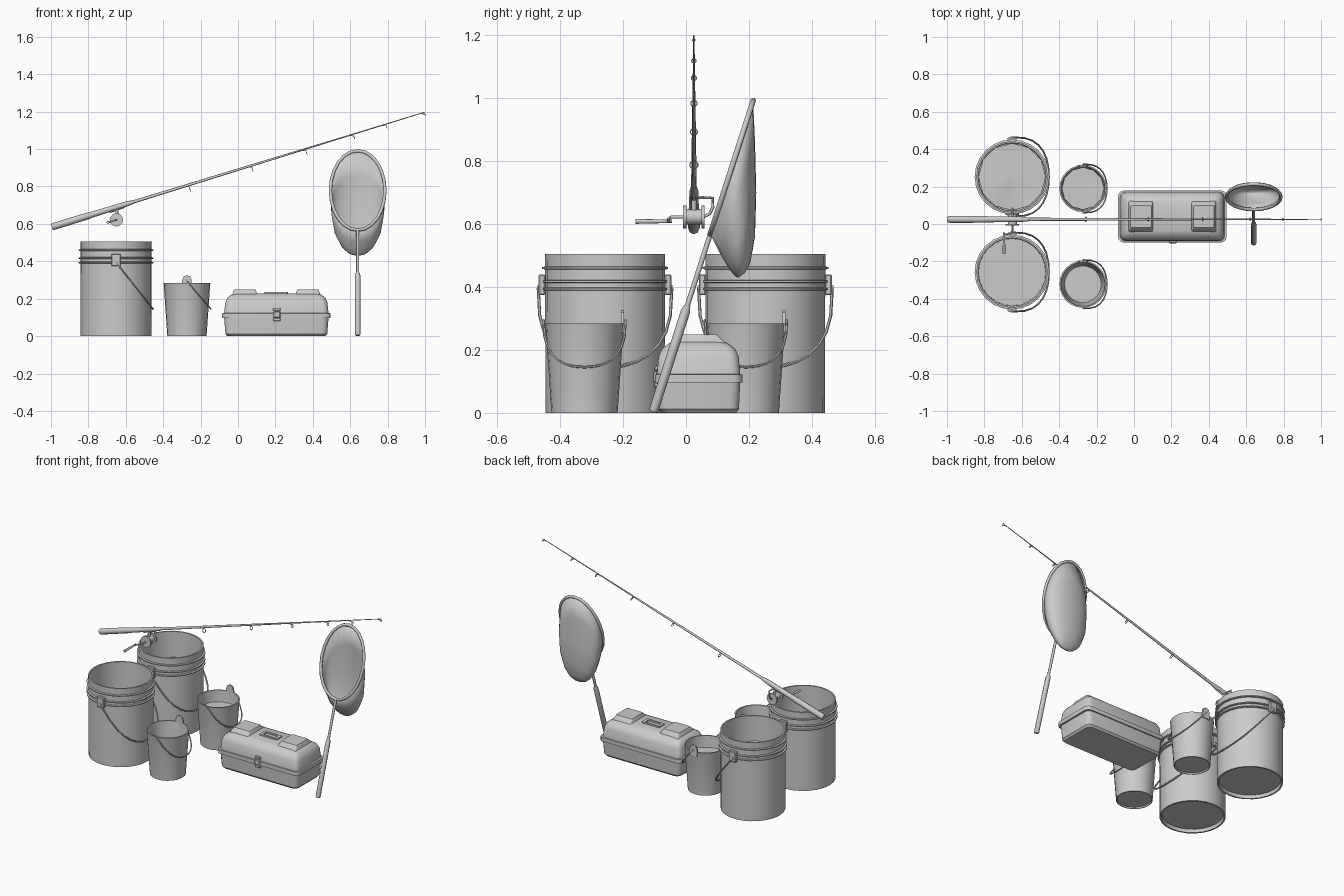
import bpy, bmesh, math, random
from mathutils import Vector

if "Cube" in bpy.data.objects:
    bpy.data.objects.remove(bpy.data.objects["Cube"])
random.seed(3)
TAU = 2 * math.pi


def loft(name, rings, caps=(True, True), angle=35):
    """Skin a list of closed point rings."""
    bm = bmesh.new()
    vr = [[bm.verts.new(p) for p in r] for r in rings]
    n = len(vr[0])
    for a, b in zip(vr, vr[1:]):
        for i in range(n):
            j = (i + 1) % n
            bm.faces.new((a[i], a[j], b[j], b[i]))
    if caps[0]:
        bm.faces.new(vr[0][::-1])
    if caps[1]:
        bm.faces.new(vr[-1])
    bmesh.ops.recalc_face_normals(bm, faces=bm.faces)
    return finish(name, bm, angle)


def finish(name, bm, angle=35):
    me = bpy.data.meshes.new(name)
    bm.to_mesh(me)
    bm.free()
    ob = bpy.data.objects.new(name, me)
    bpy.context.collection.objects.link(ob)
    me.shade_smooth()
    me.set_sharp_from_angle(angle=math.radians(angle))
    return ob


def circle(c, r, n=24):
    return [(c[0] + r * math.cos(TAU * i / n), c[1] + r * math.sin(TAU * i / n), c[2])
            for i in range(n)]


def lathe(name, x, y, profile, n=24):
    return loft(name, [circle((x, y, z), r, n) for r, z in profile])


def tube(name, pts, r, radii=None, cyclic=False, res=2):
    """Round bar along a path, with optional taper."""
    cu = bpy.data.curves.new(name, 'CURVE')
    cu.dimensions = '3D'
    cu.bevel_depth = r
    cu.bevel_resolution = res
    cu.use_fill_caps = True
    sp = cu.splines.new('POLY')
    sp.points.add(len(pts) - 1)
    for i, p in enumerate(pts):
        sp.points[i].co = (*p, 1)
        sp.points[i].radius = radii[i] / r if radii else 1
    sp.use_cyclic_u = cyclic
    ob = bpy.data.objects.new(name, cu)
    bpy.context.collection.objects.link(ob)
    bpy.ops.object.select_all(action='DESELECT')
    ob.select_set(True)
    bpy.context.view_layer.objects.active = ob
    bpy.ops.object.convert(target='MESH')
    ob = bpy.context.object
    ob.data.shade_smooth()
    ob.data.set_sharp_from_angle(angle=math.radians(50))
    return ob


def box(name, c, s, bevel=0.0):
    bm = bmesh.new()
    bmesh.ops.create_cube(bm, size=1)
    for v in bm.verts:
        v.co = Vector(c) + Vector(a * b for a, b in zip(v.co, s))
    if bevel:
        bmesh.ops.bevel(bm, geom=bm.edges[:], offset=bevel, segments=1, affect='EDGES')
    return finish(name, bm, 30)


def rrect(cx, cy, hx, hy, r, z, n=3):
    """Rounded rectangle ring."""
    out = []
    for k, (sx, sy) in enumerate(((1, 1), (-1, 1), (-1, -1), (1, -1))):
        for i in range(n + 1):
            a = math.pi / 2 * (k + i / n)
            out.append((cx + sx * (hx - r) + r * math.cos(a),
                        cy + sy * (hy - r) + r * math.sin(a), z))
    return out


def bail(name, x, y, top, drop, reach, half, r, n=14):
    """Wire handle hanging down on the +x side."""
    pts = []
    for i in range(n + 1):
        a = -math.pi / 2 + math.pi * i / n
        c = max(math.cos(a), 0) ** 0.7
        s = math.copysign(abs(math.sin(a)) ** 0.9, math.sin(a))
        pts.append((x + reach * c, y + half * s, top - drop * c))
    return tube(name, pts, r, res=1)


def contents(name, x, y, z, r, bump):
    """Faceted fill surface."""
    rings = [[(p[0], p[1], z + random.uniform(-bump, bump)) for p in circle((x, y, z), q, 12)]
             for q in (r, r * 0.55)]
    rings.append(circle((x, y, z + bump), 0.002, 12))
    return loft(name, rings, (False, True), 60)


# Large buckets with rim flanges, ears and wire handles
for tag, y in (("front", -0.257), ("back", 0.252)):
    x = -0.652
    prof = [(.176, .02), (.18, 0), (.189, 0), (.19, .385)]
    for z in (.388, .412, .455):
        prof += [(.190, z), (.200, z + .002), (.200, z + .008), (.190, z + .010)]
    prof += [(.191, .505), (.182, .505), (.178, .03)]
    lathe("large_bucket_" + tag, x, y, prof)
    for s in (-1, 1):
        box("large_bucket_ear", (x, y + s * .2, .407), (.05, .022, .066), .004)
        tube("large_bucket_pivot", [(x, y + s * .2, .395), (x, y + s * .216, .395)], .009)
    bail("large_bucket_handle_" + tag, x, y, .395, .25, .197, .212, .005)
contents("large_bucket_fill", -0.652, 0.252, .34, .180, .008)

# Small buckets with one tab and a wire handle
for tag, y in (("front", -0.322), ("back", 0.19)):
    x = -0.273
    lathe("small_bucket_" + tag, x, y,
          [(.098, .008), (.1, 0), (.105, 0), (.124, .276), (.126, .283),
           (.118, .283), (.098, .015)])
    tab = [(-.026, .255), (.026, .255), (.025, .3), (.018, .318), (0, .326), (-.018, .318), (-.025, .3)]
    loft("small_bucket_tab", [[(x + u, y + d, z) for u, z in tab] for d in (.116, .126)])
    bail("small_bucket_handle_" + tag, x, y, .295, .15, .128, .13, .004)
contents("small_bucket_fill", -0.273, 0.19, .21, .113, .002)

# Toolbox: tray, seam flange and domed lid
bx, by = .205, .04
loft("toolbox_body", [rrect(bx, by, hx, hy, .03, z) for hx, hy, z in (
    (.262, .118, 0), (.272, .128, .012), (.279, .132, .096), (.290, .139, .097),
    (.290, .139, .122), (.279, .132, .123), (.273, .127, .18), (.262, .115, .205),
    (.24, .092, .222), (.225, .075, .228))])
for s in (-1, 1):
    px = bx + s * .168
    loft("toolbox_lid_pad", [rrect(px, by, hx, hy, .008, z, 2) for hx, hy, z in (
        (.068, .086, .205), (.066, .082, .225), (.056, .058, .249))])
# Lid grip, a flat frame
loft("toolbox_grip", [rrect(bx, by, hx, hy, .005, z, 2) for hx, hy, z in (
    (.062, .028, .22), (.062, .028, .236), (.044, .016, .236), (.044, .016, .224))], (False, False))
seam = [(bx + u, by + v, .11) for u, v in ((-.291, -.14), (.291, -.14))]
box("toolbox_latch_plate", (bx + .003, by - .138, .115), (.036, .014, .034), .003)
for z in (.088, .142):
    box("toolbox_latch_catch", (bx + .003, by - .134, z), (.04, .014, .016), .003)

# Fishing rod: grip, tapered blank and line guides
P0, P1 = Vector((-1, .025, .582)), Vector((1, .025, 1.198))


def on_rod(x):
    return P0.lerp(P1, (x + 1) / 2)


tube("rod_grip", [on_rod(x) for x in (-.995, -.98, -.8, -.78, -.6, -.56)], .02,
     [.017, .019, .018, .016, .014, .010])
tube("rod_blank", [on_rod(x) for x in (-.58, 0, .5, 1)], .01, [.009, .0065, .004, .002])
axis = (P1 - P0).normalized()
down = Vector((axis.z, 0, -axis.x))
for gx, gr in ((-.27, .013), (.065, .011), (.355, .010), (.61, .008), (.785, .007), (.99, .004)):
    c = on_rod(gx) + down * (gr + .010) + axis * .006
    tube("rod_guide_ring", [c + gr * (down * math.cos(TAU * i / 10) + Vector((0, math.sin(TAU * i / 10), 0)))
                            for i in range(10)], .002, cyclic=True, res=1)
    tube("rod_guide_foot", [on_rod(gx - .02), c - down * gr], .002, res=1)

# Reel: foot, spool, flanges, crank and side wire
rc = Vector((-.65, .025, .622))


def reel(x, y, z):
    return rc + Vector((x, y, z))


tube("reel_foot", [on_rod(-.69) + down * .014, on_rod(-.61) + down * .012], .006)
tube("reel_stem", [on_rod(-.65) + down * .01, rc], .008)
tube("reel_spool", [reel(0, -.032, 0), reel(0, .032, 0)], .024, res=4)
for s in (-1, 1):
    tube("reel_flange", [reel(0, s * .024, 0), reel(0, s * .034, 0)], .036, res=4)
tube("reel_crank", [reel(0, -.03, 0), reel(0, -.072, 0), reel(-.02, -.08, -.006),
                    reel(-.045, -.08, -.014)], .005)
tube("reel_knob", [reel(-.045, -.07, -.014), reel(-.045, -.185, -.014)], .006, [.005, .008])
tube("reel_wire", [reel(0, .03, 0), reel(0, .05, .01), reel(0, .06, .03), reel(0, .06, .06),
                   reel(0, .012, .062)], .005)

# Landing net: leaning handle, hoop and bag
nx = .64


def lean(z, dx=0):
    return Vector((nx + dx, -.105 + .321 * z, z))


tube("net_grip", [lean(z) for z in (.004, .012, .32, .34)], .015, [.012, .015, .015, .010])
tube("net_shaft", [lean(.33), lean(.57)], .008)
N = 24
hoop = [lean(.779 + .212 * math.sin(TAU * i / N), .146 * math.cos(TAU * i / N)) for i in range(N)]
tube("net_hoop", hoop, .009, cyclic=True)
rings = []
for uy, uz, ly, lz, w in ((.213, .991, .077, .567, .146), (.219, .86, .108, .505, .143),
                          (.223, .70, .132, .465, .127), (.219, .56, .150, .440, .092),
                          (.205, .48, .160, .431, .056), (.188, .445, .168, .430, .022)):
    U, L = Vector((nx, uy, uz)), Vector((nx, ly, lz))
    rings.append([(U + L) / 2 + (U - L) / 2 * math.sin(TAU * i / N)
                  + Vector((w * math.cos(TAU * i / N), 0, 0)) for i in range(N)])
bag = loft("net_bag", rings, (False, True), 70)
m = bag.modifiers.new("thickness", 'SOLIDIFY')
m.thickness = .003
